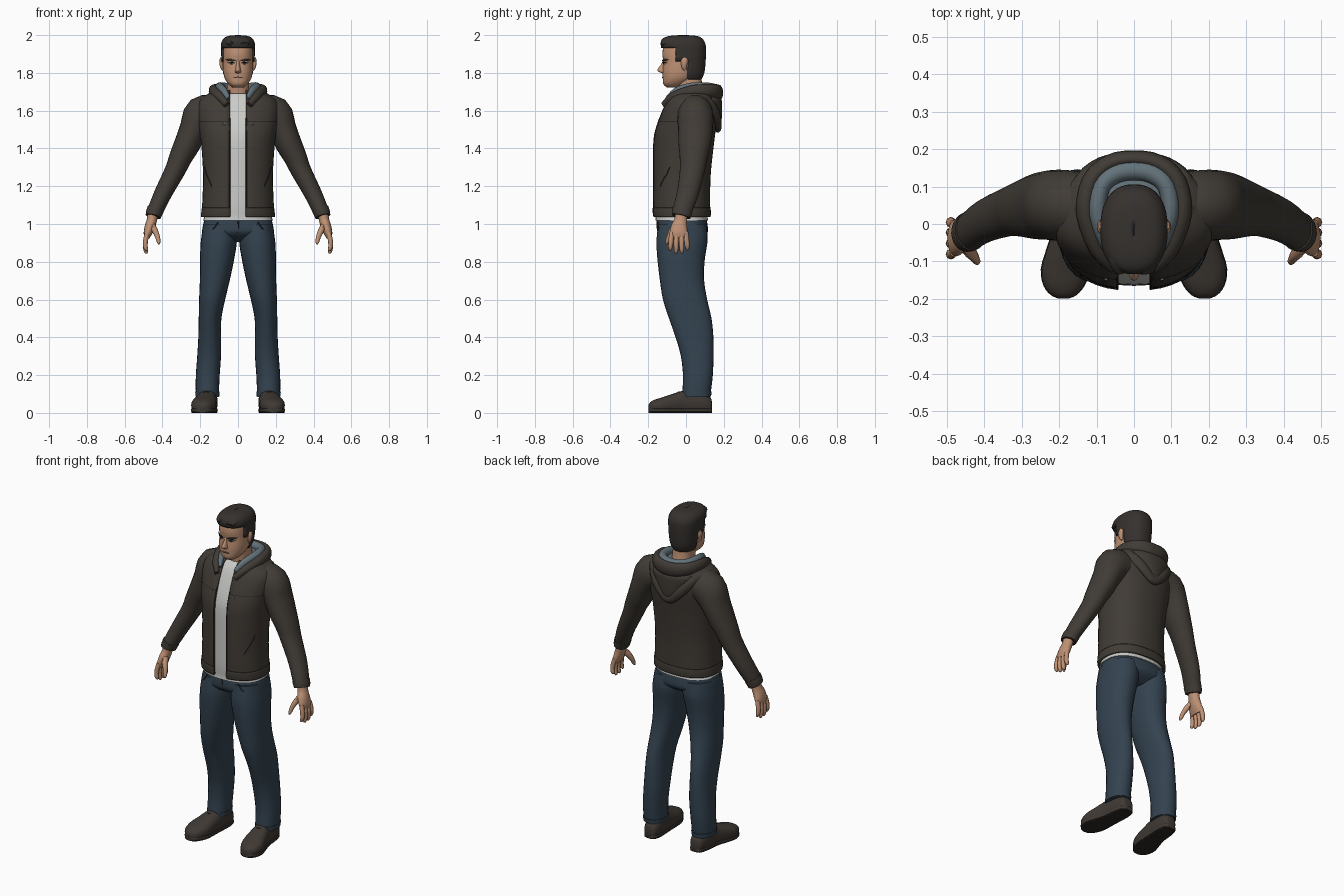
import bpy, bmesh, math
from mathutils import Vector

def mat(name, r, g, b):
    m = bpy.data.materials.new(name)
    m.diffuse_color = (r, g, b, 1)
    return m

JACKET = mat("jacket brown", .052, .044, .036)
TRIM = mat("dark trim", .024, .021, .018)
SHIRT = mat("shirt white", .60, .60, .58)
LINING = mat("hood lining grey blue", .125, .17, .195)
JEANS = mat("denim blue", .034, .056, .080)
SKIN = mat("skin", .52, .285, .175)
HAIR = mat("hair dark", .036, .031, .027)
LIPS = mat("lips", .27, .13, .085)
SHOE = mat("shoe leather", .050, .041, .034)

def spline(secs, k):
    """Catmull-Rom interpolation of section tuples."""
    out = []
    for i in range(len(secs) - 1):
        a, b, c, d = secs[max(i - 1, 0)], secs[i], secs[i + 1], secs[min(i + 2, len(secs) - 1)]
        for j in range(k):
            t = j / k
            out.append(tuple(.5 * (2 * q + (r - p) * t + (2 * p - 5 * q + 4 * r - s) * t * t
                             + (3 * q - p - 3 * r + s) * t ** 3) for p, q, r, s in zip(a, b, c, d)))
    return out + [tuple(secs[-1])]

def spow(v, p):
    return math.copysign(abs(v) ** p, v)

def skin_rings(name, rings, m, closed=True, caps=True, keep=None, thick=0, angle=50):
    bm = bmesh.new()
    vs = [[bm.verts.new(p) for p in r] for r in rings]
    n = len(rings[0])
    for a, b in zip(vs, vs[1:]):
        for i in range(n if closed else n - 1):
            j = (i + 1) % n
            bm.faces.new((a[i], a[j], b[j], b[i]))
    if caps:
        bm.faces.new(vs[0])
        bm.faces.new(vs[-1])
    bmesh.ops.recalc_face_normals(bm, faces=bm.faces[:])
    if keep:
        bad = [f for f in bm.faces if not keep(f.calc_center_median())]
        bmesh.ops.delete(bm, geom=bad, context='FACES')
    me = bpy.data.meshes.new(name)
    bm.to_mesh(me)
    bm.free()
    me.materials.append(m)
    ob = bpy.data.objects.new(name, me)
    bpy.context.collection.objects.link(ob)
    if thick:
        s = ob.modifiers.new("thickness", 'SOLIDIFY')
        s.thickness, s.offset = thick, -1
    bpy.context.view_layer.objects.active = ob
    ob.select_set(True)
    bpy.ops.object.shade_smooth_by_angle(angle=math.radians(angle))
    ob.select_set(False)
    return ob

def ring_point(sec, t, p):
    cx, z, f, b, rx = sec
    return (cx + rx * spow(math.sin(t), p), (f + b) / 2 - (b - f) / 2 * spow(math.cos(t), p), z)

def body(name, secs, m, n=32, p=.85, k=3, gap=0, **kw):
    """Horizontal rings: (centre x, z, front y, back y, half width); gap opens the front."""
    rings = []
    for sec in spline(secs, k):
        d = math.asin(min(1, gap / sec[4]) ** (1 / p)) if gap else 0
        rings.append([ring_point(sec, d + (2 * math.pi - 2 * d) * i / n, p)
                      for i in range(n + 1 if gap else n)])
    return skin_rings(name, rings, m, closed=not gap, caps=not gap and not kw.get("keep"), **kw)

def tube(name, pts, m, n=16, p=1, k=3, ref=(0, 1, 0), axis=None, floor=None):
    """Rings across a path: (x, y, z, radius across, radius along ref)."""
    pts = spline(pts, k)
    rings = []
    for i, (x, y, z, ra, rb) in enumerate(pts):
        t = Vector(axis) if axis else (Vector(pts[min(i + 1, len(pts) - 1)][:3])
                                       - Vector(pts[max(i - 1, 0)][:3])).normalized()
        u = t.cross(Vector(ref)).normalized()
        v = u.cross(t)
        ring = []
        for j in range(n):
            a = 2 * math.pi * j / n
            q = Vector((x, y, z)) + u * ra * spow(math.cos(a), p) + v * rb * spow(math.sin(a), p)
            if floor is not None:
                q.z = max(q.z, floor)
            ring.append(q)
        rings.append(ring)
    return skin_rings(name, rings, m)

def flip(pts, s):
    return [(q[0] * s,) + tuple(q[1:]) for q in pts]

def around(pts):
    """Mirror half a path into a full loop around the back."""
    return pts + flip(pts[:-1], -1)[::-1]

# Jacket torso, open down the front, with shirt inside
TORSO = [(0, 1.04, -.172, .128, .192), (0, 1.10, -.176, .128, .19), (0, 1.25, -.176, .13, .185),
         (0, 1.40, -.175, .145, .193), (0, 1.48, -.168, .155, .203), (0, 1.56, -.143, .163, .215),
         (0, 1.62, -.118, .160, .218), (0, 1.66, -.098, .155, .20), (0, 1.69, -.075, .15, .155),
         (0, 1.71, -.055, .13, .10)]

def on_torso(t, z):
    return ring_point(min(spline(TORSO, 12), key=lambda s: abs(s[1] - z)), t, .85)

body("jacket_body", TORSO, JACKET, n=40, gap=.043, thick=.012)
body("shirt", [(0, 1.018, -.162, .118, .186)] +
     [(0, z, f + .011, min(b - .014, .10 if z > 1.6 else 1), rx - .013) for _, z, f, b, rx in TORSO[:-1]],
     SHIRT)
body("jacket_hem", [(0, 1.036, -.174, .130, .195), (0, 1.06, -.178, .132, .195),
                    (0, 1.085, -.178, .130, .192)], JACKET, n=40, gap=.043, thick=.012)
body("hem_seam", [(0, 1.086, -.1770, .1295, .1915), (0, 1.091, -.1770, .1295, .1915)],
     TRIM, n=40, gap=.043, k=1)
body("chest_seam", [(0, 1.54, -.1515, .163, .213), (0, 1.544, -.150, .164, .214)],
     TRIM, n=40, gap=.043, k=1, keep=lambda c: c.y < 0)

# Neck and head
HEAD = [(0, 1.722, -.10, -.02, .028), (0, 1.74, -.12, .0, .050), (0, 1.77, -.123, .04, .070),
        (0, 1.81, -.124, .07, .079), (0, 1.86, -.120, .09, .081), (0, 1.90, -.125, .094, .081),
        (0, 1.95, -.115, .09, .076), (0, 1.98, -.08, .07, .055)]
body("neck", [(0, 1.60, -.05, .11, .075), (0, 1.68, -.042, .095, .062), (0, 1.74, -.05, .085, .058),
              (0, 1.80, -.05, .08, .058)], SKIN, n=24)
body("head", HEAD, SKIN, n=32, p=.88)
body("nose", [(0, 1.868, -.122, -.09, .009), (0, 1.845, -.132, -.09, .010), (0, 1.818, -.152, -.09, .014),
              (0, 1.806, -.145, -.09, .017), (0, 1.798, -.126, -.09, .013)], SKIN, n=16, p=1)

def face_y(x, z):
    _, _, f, b, rx = min(spline(HEAD, 12), key=lambda s: abs(s[1] - z))
    q = 2 / .88
    return (f + b) / 2 - (b - f) / 2 * max(0, 1 - (abs(x) / rx) ** q) ** (1 / q)

def face_patch(name, x0, x1, z, h, m, tilt=0, off=.003):
    """Thin lens shape lying on the face."""
    rows = []
    for i in range(9):
        u = i / 8
        x, w, zc = x0 + (x1 - x0) * u, h * max(.25, math.sin(math.pi * u) ** .6), z + tilt * u
        rows.append([(x, face_y(x, zz) - off, zz) for zz in (zc - w, zc, zc + w)])
    skin_rings(name, rows, m, closed=False, caps=False, thick=.002)

face_patch("mouth", -.024, .024, 1.776, .0035, LIPS)
for s, side in ((-1, "left"), (1, "right")):
    face_patch(side + "_brow", s * .012, s * .064, 1.865, .0055, HAIR, .005, .005)
    face_patch(side + "_eye_white", s * .019, s * .05, 1.850, .0045, SHIRT)
    face_patch(side + "_iris", s * .027, s * .042, 1.851, .005, TRIM, 0, .0045)
    face_patch(side + "_eyelid", s * .015, s * .055, 1.856, .003, TRIM, 0, .005)
    tube(side + "_ear", flip([(.079, -.005, 1.815, .006, .008), (.085, -.01, 1.83, .009, .013),
                              (.089, -.008, 1.86, .01, .019), (.088, -.004, 1.88, .006, .012)], s), SKIN, n=12)

# Hair shell cut to a hairline, plus one swept fringe
def hairline(c):
    if c.z > 1.932:
        return True
    return c.y > (-.048 if c.z > 1.86 else .012)

body("hair", [(0, 1.765, -.10, .082, .064), (0, 1.80, -.125, .097, .080), (0, 1.86, -.13, .104, .087),
              (0, 1.932, -.132, .106, .090), (0, 1.96, -.134, .10, .088), (0, 1.983, -.122, .085, .075),
              (0, 1.996, -.085, .055, .05), (0, 2.0, -.03, .0, .002)], HAIR, n=40, p=.85,
     keep=hairline, thick=.014)
for i, (x, w) in enumerate(((-.04, .03), (.03, .04))):
    tube("hair_sweep_%d" % i, [(x * .5, .03, 1.972, .012, .01), (x * .8, -.04, 1.976, w, .018),
                               (x, -.095, 1.966, w, .02), (x + .006, -.13, 1.952, w * .5, .01)],
         HAIR, n=12, ref=(0, 0, 1))

# Hood: lining, rim, V fold and hanging bag
body("hood_lining_floor", [(0, 1.64, -.02, .13, .09), (0, 1.70, -.02, .15, .10), (0, 1.715, .0, .14, .09)],
     LINING, p=1)
tube("hood_lining", around([(.052, -.096, 1.66, .010, .018), (.076, -.045, 1.70, .020, .026),
     (.097, .03, 1.72, .024, .028), (.087, .10, 1.722, .024, .028), (.05, .134, 1.72, .026, .026),
     (0, .143, 1.718, .026, .026)]), LINING, ref=(0, 0, 1))
tube("hood_rim", around([(.06, -.118, 1.63, .012, .018), (.098, -.065, 1.675, .023, .024),
     (.130, .03, 1.702, .025, .032), (.115, .115, 1.705, .025, .036), (.065, .162, 1.70, .024, .040),
     (0, .174, 1.695, .023, .042)]), JACKET, ref=(0, 0, 1))
tube("hood_fold", around([(.128, -.03, 1.66, .012, .015), (.148, .04, 1.668, .020, .026),
     (.135, .115, 1.64, .024, .03), (.085, .158, 1.58, .022, .03), (.035, .168, 1.53, .020, .028),
     (0, .168, 1.512, .020, .028)]), JACKET, ref=(0, 0, 1))
body("hood_bag", [(0, 1.50, .13, .175, .03), (0, 1.53, .11, .186, .055), (0, 1.57, .09, .19, .085),
                  (0, 1.62, .07, .191, .115), (0, 1.66, .05, .188, .13), (0, 1.69, .05, .16, .10)], JACKET, p=1)

# Hips
body("jeans_hips", [(0, 1.05, -.148, .105, .172), (0, .98, -.154, .116, .188), (0, .95, -.146, .112, .186),
                    (0, .925, -.115, .085, .15), (0, .905, -.07, .05, .08)], JEANS)
tube("fly_seam", [(0, -.152, 1.03, .003, .003), (.002, -.1545, .99, .003, .003),
                  (0, -.146, .95, .003, .003)], TRIM, n=6)

ARM = [(.125, .05, 1.585, .095, .088), (.19, .05, 1.575, .102, .095), (.235, .05, 1.50, .076, .092),
       (.27, .045, 1.42, .069, .085), (.304, .04, 1.352, .061, .074), (.334, .033, 1.282, .054, .066),
       (.395, .010, 1.165, .047, .058), (.436, -.018, 1.075, .042, .052), (.446, -.024, 1.045, .038, .048)]
LEG = [(.098, 1.0, -.148, .108, .085), (.100, .93, -.155, .115, .094), (.104, .88, -.156, .110, .095),
       (.112, .80, -.15, .098, .089), (.123, .70, -.138, .096, .079), (.137, .60, -.122, .112, .069),
       (.148, .50, -.09, .135, .060), (.150, .40, -.055, .145, .060), (.153, .30, -.027, .146, .063),
       (.160, .20, -.016, .142, .063), (.162, .13, -.018, .134, .062), (.162, .085, -.02, .128, .060)]
FOOT = [(.154, .138, .030, .018, .022), (.154, .128, .042, .036, .042), (.156, .08, .055, .048, .060),
        (.162, 0, .056, .051, .064), (.172, -.06, .048, .059, .056), (.182, -.12, .040, .066, .044),
        (.187, -.165, .034, .054, .036), (.188, -.19, .030, .034, .026), (.188, -.199, .026, .014, .014)]

for s, side in ((-1, "left"), (1, "right")):
    # Sleeve and cuff
    tube(side + "_sleeve", flip(ARM, s), JACKET, n=24)
    tube(side + "_cuff", flip([(.436, -.018, 1.078, .045, .054), (.444, -.022, 1.058, .044, .053),
                               (.449, -.026, 1.04, .041, .050)], s), JACKET, n=24)
    # Hand with fingers and thumb
    tube(side + "_palm", flip([(.448, -.024, 1.07, .028, .034), (.456, -.028, 1.02, .027, .034),
         (.467, -.036, .985, .027, .044), (.478, -.038, .95, .022, .049), (.482, -.038, .925, .013, .045)], s),
         SKIN, n=14)
    for i, (dy, ln) in enumerate(((-.075, .075), (-.050, .09), (-.025, .09), (-.001, .072))):
        sp = (dy + .038) * .12
        tube("%s_finger_%d" % (side, i), flip([(.480, dy, .955, .013, .013), (.489, dy + sp, .915, .013, .0135),
             (.491, dy + sp * 1.5, .937 - ln * .7, .012, .0125),
             (.486, dy + sp * 2, .942 - ln, .010, .010), (.483, dy + sp * 2, .934 - ln, .004, .004)], s),
             SKIN, n=8, k=2)
    tube(side + "_thumb", flip([(.458, -.045, 1.0, .016, .019), (.440, -.072, .965, .016, .018),
         (.427, -.088, .935, .013, .014), (.420, -.100, .905, .010, .010), (.418, -.104, .893, .004, .004)], s),
         SKIN, n=8)
    # Jeans leg with turned hem and pocket seam
    body(side + "_jeans_leg", flip(LEG, s), JEANS, n=24, p=.92)
    body(side + "_jeans_hem", flip([(.162, .112, -.022, .136, .0645), (.162, .088, -.022, .133, .0635)], s),
         JEANS, n=24, p=.92)
    tube(side + "_pocket_seam", flip([(.105, -.147, 1.01, .003, .003), (.13, -.143, .975, .003, .003),
         (.170, -.100, .955, .003, .003)], s), TRIM, n=6)
    # Shoe, dark underside and laces
    tube(side + "_shoe", flip(FOOT, s), SHOE, n=20, p=.8, ref=(0, 0, 1), axis=(0, -1, 0), floor=.004)
    tube(side + "_sole_edge", flip([(x, y, .014, w * 1.02, .011) for x, y, z, w, h in FOOT], s),
         SHOE, n=16, p=.4, ref=(0, 0, 1), axis=(0, -1, 0))
    tube(side + "_sole_bottom", flip([(x, y, .003, w, .003) for x, y, z, w, h in FOOT], s),
         TRIM, n=16, p=.4, ref=(0, 0, 1), axis=(0, -1, 0))
    for i in range(3):
        y, z, x = -.035 - .022 * i, .110 - .010 * i, .168 + .004 * i
        tube("%s_lace_%d" % (side, i), flip([(x - .028, y, z - .012, .004, .004), (x, y - .004, z, .004, .004),
             (x + .028, y, z - .012, .004, .004)], s), TRIM, n=6, ref=(0, 0, 1))
    # Zip edge, chest zip pull and slanted pocket
    tube(side + "_zip_edge", flip([(.044, f + .003, z, .003, .003) for _, z, f, b, rx in TORSO[:6]], s),
         TRIM, n=6, k=2)
    tube(side + "_chest_zip", flip([on_torso(.3, z) + (.005, .004) for z in (1.538, 1.52)], s), LINING, n=6, k=1)
    tube(side + "_pocket", flip([on_torso(t, z) + (.003, .003) for t, z in
                                 ((.78, 1.20), (.95, 1.235), (1.08, 1.265), (1.2, 1.30))], s), TRIM, n=6)
